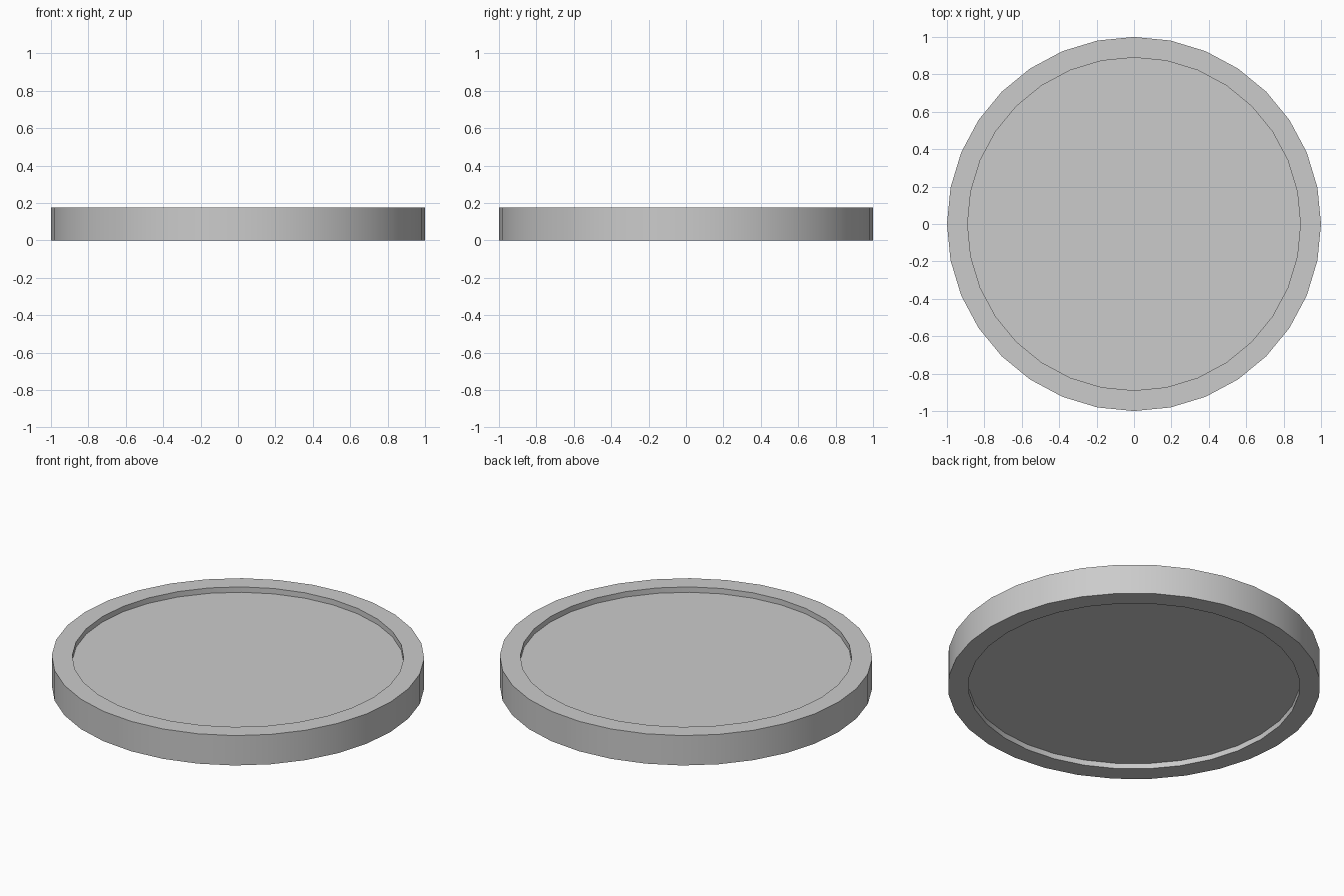
import bpy, bmesh, math

if "Cube" in bpy.data.objects:
    bpy.data.objects.remove(bpy.data.objects["Cube"])

SIDES = 32
HEIGHT = 0.177
RIM = 0.89
DEPTH = 0.032

# Round disc with a raised rim on both faces, lathed from rings (radius, z)
rings = [(RIM, DEPTH), (RIM, 0), (1, 0), (1, HEIGHT), (RIM, HEIGHT), (RIM, HEIGHT - DEPTH)]
bm = bmesh.new()
loops = []
for r, z in rings:
    loops.append([bm.verts.new((r * math.cos(2 * math.pi * i / SIDES),
                                r * math.sin(2 * math.pi * i / SIDES), z))
                  for i in range(SIDES)])
for a, b in zip(loops, loops[1:]):
    for i in range(SIDES):
        j = (i + 1) % SIDES
        bm.faces.new((a[i], a[j], b[j], b[i]))

# Recessed floors
bm.faces.new(loops[0][::-1])
bm.faces.new(loops[-1])
bmesh.ops.recalc_face_normals(bm, faces=bm.faces[:])

mesh = bpy.data.meshes.new("rimmed_disc")
bm.to_mesh(mesh)
bm.free()
disc = bpy.data.objects.new("rimmed_disc", mesh)
bpy.context.collection.objects.link(disc)

# Smooth walls, sharp rim edges
bpy.context.view_layer.objects.active = disc
disc.select_set(True)
bpy.ops.object.shade_smooth_by_angle(angle=math.radians(30))
